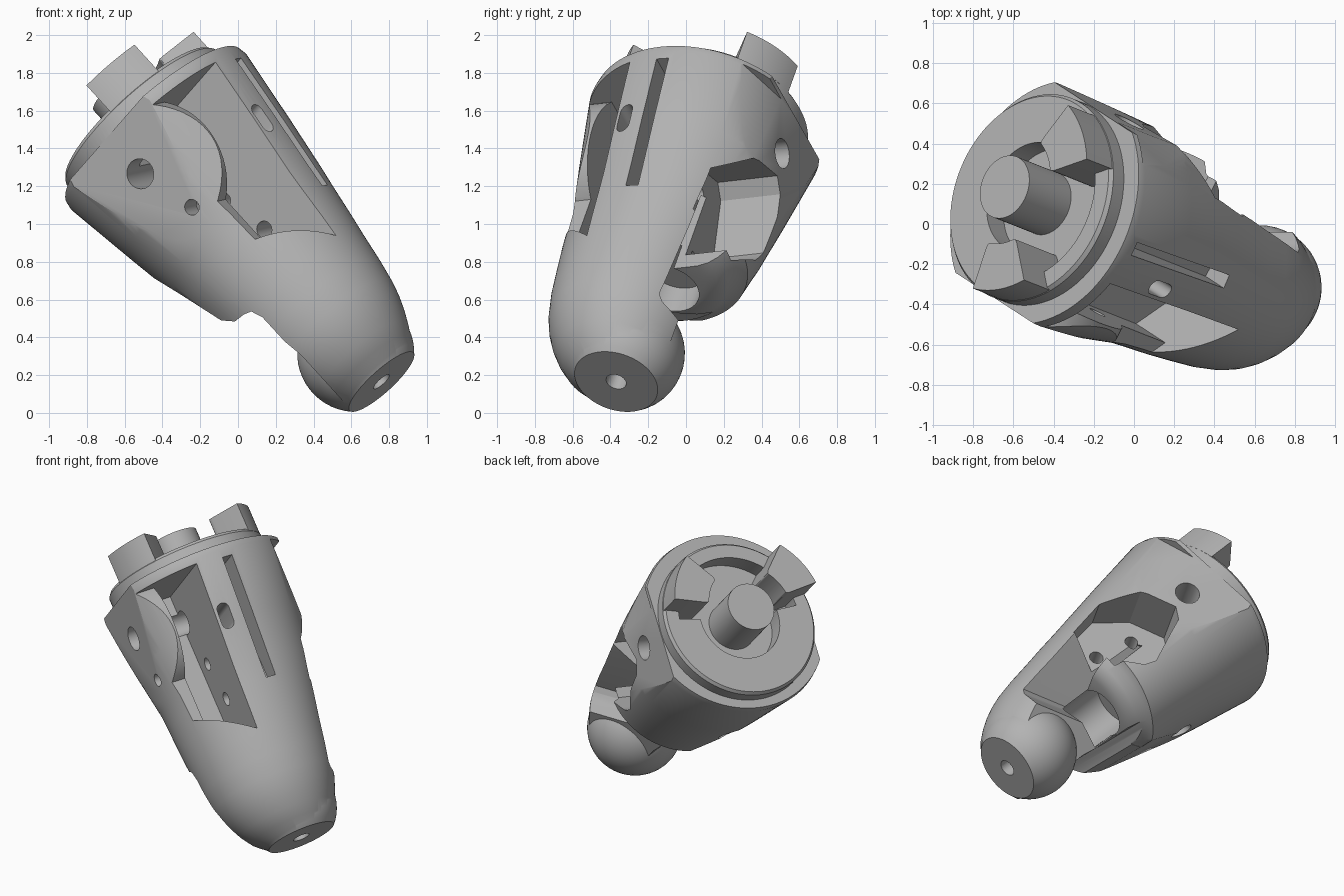
import bpy, bmesh, math
from mathutils import Vector, Matrix

cube = bpy.data.objects.get("Cube")
if cube:
    bpy.data.objects.remove(cube, do_unlink=True)

# One flat grey for the whole casting
grey = bpy.data.materials.new("machined_grey")
grey.use_nodes = True
grey.diffuse_color = (0.45, 0.45, 0.45, 1)
grey.node_tree.nodes["Principled BSDF"].inputs["Base Color"].default_value = (0.45, 0.45, 0.45, 1)

# Tilted frame of the part: the axis runs from the foot to the claws
AX, AY, AZ = Vector((.606, -.393, .692)), Vector((.459, .883, .1)), Vector((-.65, .257, .715))
FRAME = Matrix((AX, AY, AZ)).transposed().to_4x4()
FRAME.translation = (.76, -.37, .165)
X, Y, Z = Vector((1, 0, 0)), Vector((0, 1, 0)), Vector((0, 0, 1))


def finish(bm, name):
    bmesh.ops.remove_doubles(bm, verts=bm.verts, dist=1e-5)
    bmesh.ops.recalc_face_normals(bm, faces=bm.faces)
    mesh = bpy.data.meshes.new(name)
    bm.to_mesh(mesh)
    bm.free()
    mesh.materials.append(grey)
    ob = bpy.data.objects.new(name, mesh)
    bpy.context.collection.objects.link(ob)
    return ob


def prism(name, outline, e1, e2, e3, start, end):
    """Extrude a flat outline, given along e1 and e2, from start to end along e3."""
    bm = bmesh.new()
    face = bm.faces.new([bm.verts.new(e1 * a + e2 * b + e3 * start) for a, b in outline])
    ext = bmesh.ops.extrude_face_region(bm, geom=[face])
    moved = [v for v in ext["geom"] if isinstance(v, bmesh.types.BMVert)]
    bmesh.ops.translate(bm, verts=moved, vec=e3 * (end - start))
    return finish(bm, name)


def disc(cx, cy, r, n=40):
    return [(cx + r * math.cos(2 * math.pi * i / n), cy + r * math.sin(2 * math.pi * i / n)) for i in range(n)]


def rect(a0, a1, b0, b1):
    return [(a0, b0), (a1, b0), (a1, b1), (a0, b1)]


def pill(cx, cy, r, half):
    top = [(cx + r * math.cos(i * math.pi / 12), cy + half + r * math.sin(i * math.pi / 12)) for i in range(13)]
    return top + [(2 * cx - a, 2 * cy - b) for a, b in top]


def sector(r0, r1, a0, a1, n=14):
    angles = [math.radians(a0 + (a1 - a0) * i / n) for i in range(n + 1)]
    return [(r1 * math.cos(a), r1 * math.sin(a)) for a in angles] + \
           [(r0 * math.cos(a), r0 * math.sin(a)) for a in reversed(angles)]


def lathe(name, profile, steps=112):
    bm = bmesh.new()
    vs = [bm.verts.new((r, 0, z)) for r, z in profile]
    es = [bm.edges.new(p) for p in zip(vs, vs[1:])]
    bmesh.ops.spin(bm, geom=vs + es, cent=(0, 0, 0), axis=Z, angle=2 * math.pi, steps=steps)
    return finish(bm, name)


def combine(target, tool, operation="DIFFERENCE"):
    mod = target.modifiers.new("join", "BOOLEAN")
    mod.operation, mod.solver, mod.object = operation, "EXACT", tool
    bpy.context.view_layer.update()
    bpy.context.view_layer.objects.active = target
    bpy.ops.object.modifier_apply(modifier=mod.name)
    bpy.data.objects.remove(tool, do_unlink=True)


def cut(target, *args):
    combine(target, prism("cutter", *args))


# Tapered body, bulging to one side low down and flatter underneath
body = lathe("body", [(0, .003), (.224, .003), (.285, .07), (.33, .14), (.367, .21), (.396, .28), (.42, .36),
                      (.445, .49), (.467, .65), (.49, .81), (.51, .97), (.528, 1.1), (.575, 1.4),
                      (.637, 1.83), (.63, 1.87), (0, 1.87)])
for v in body.data.vertices:
    if v.co.z > .01:
        if v.co.x < 0:
            v.co.x *= .935
        v.co.y -= .05 * math.sin(math.pi * min(1, v.co.z / 1.1) ** .6)

# Flats on both sides and a shallow relief beside the back one
for side in (1, -1):
    cut(body, rect(-1, 1, .9, 2), X, Z, Y * side, .537, 1)
cut(body, rect(-.9, .9, 1.1, 1.84), Vector((.94, -.35, 0)), Z, Vector((.35, .94, 0)), .565, .9)

# Open side pocket, its wall rounded around the pivot lug
pocket = prism("pocket", [(-.17, .67), (-.17, 1.8), (-.8, 1.8), (-.8, 1.17)], Y, Z, X, -.02, .9)
combine(pocket, prism("lug", disc(0, 1.55, .42, 64), X, Z, Y, -.9, -.4))
combine(pocket, prism("lug_base", rect(-.3, .22, .5, 1.4), X, Z, Y, -.9, -.4))
combine(body, pocket)

# Window on the opposite side
cut(body, [(.37, 1.17), (.22, 1.37), (-.01, 1.46), (-.09, 1.4), (-.2, 1.08), (-.17, 1),
           (-.03, .87), (.34, .9)], X, Z, Y, .18, .9)

# Scooped neck between the foot and the body, leaving a rounded lower lobe
q1, d1 = Vector((-.604, .797, 0)), Vector((.606, .459, -.65))
q2, d2 = Vector((-.914, -.407, 0)), Vector((-.393, .883, .257))
lobe = lathe("lower_lobe", [(0, .78), (.28, .78), (.34, .795), (.39, .83), (.43, .88), (.7, 1), (.7, 3), (0, 3)])
cut(lobe, rect(.04, 2, -2, 2), X, Y, Z, 0, 4)
neck = prism("neck", [(.2, -.9), (.2, .55), (.14, .597), (.085, .635), (.057, .68), (.064, .78),
                      (.085, 1.2), (.09, 1.42), (.9, 1.42), (.9, -.9)], q1, Z, d1, -.9, .95)
combine(neck, lobe)
combine(body, neck)
cut(body, [(.22, -.5), (.22, .4), (.236, .52), (.237, .7), (.26, .765), (.3, .78), (.36, .785), (.41, .84),
           (.475, 1.09), (.545, 1.34), (.9, 1.34), (.9, -.5)], q2, Z, d2, -.9, .9)
cut(body, disc(-.1, .04, .17), X, Y, Z, .55, .95)

# Ball foot cut flat at its end
low = math.asin(.21 / .31)
arc = [low - (low + math.pi / 2) * i / 20 for i in range(21)]
foot = lathe("ball_foot", [(0, 0)] + [(.31 * math.cos(a), .21 - .31 * math.sin(a)) for a in arc])
combine(body, foot, "UNION")

# Through holes, pivot hole, slots and foot bore
for cx, cz, r, start in ((.015, 1.6, .08, -.9), (.105, 1.265, .042, -.9), (.166, .99, .045, -.3)):
    cut(body, disc(cx, cz, r), X, Z, Y, start, .9)
cut(body, rect(.005, .075, .96, 1.78), Y, Z, X, .36, .9)
cut(body, pill(-.11, 1.42, .04, .045), Y, Z, X, .3, .9)
cut(body, disc(-.1, 1.2, .07), Y, Z, X, -.8, -.3)
cut(body, disc(0, 0, .055), X, Y, Z, -.1, .3)

# Coupling collar with a recess around the boss
collar = lathe("collar", [(0, 1.85), (.533, 1.85), (.533, 1.95), (.518, 1.97), (0, 1.97)])
combine(body, collar, "UNION")
cut(body, sector(.0001, .43, -84, 84, 40), X, Y, Z, 1.84, 2.1)
cut(body, disc(0, 0, .28, 64), X, Y, Z, 1.84, 2.1)

# Two drive claws and the centre boss
for side, label in ((1, "back"), (-1, "front")):
    claw = prism(label + "_claw", sector(.29, .53, 40, 77), X, Y * side, Z, 1.83, 2.15)
    bm = bmesh.new()
    bm.from_mesh(claw.data)
    ends = [e for e in bm.edges if all(v.co.xy.length < .32 for v in e.verts)
            and abs(e.verts[0].co.z - e.verts[1].co.z) > .1 and e.calc_face_angle(0) > 1]
    bmesh.ops.bevel(bm, geom=ends, offset=.03, segments=3, affect="EDGES", profile=.5)
    bm.to_mesh(claw.data)
    bm.free()
lathe("centre_boss", [(0, 1.82), (.162, 1.82), (.162, 2.16), (0, 2.16)], 64)

# Place every part in the tilted frame and shade
bpy.context.view_layer.update()
bpy.ops.object.select_all(action="DESELECT")
for name in ("body", "back_claw", "front_claw", "centre_boss"):
    ob = bpy.data.objects[name]
    ob.matrix_world = FRAME
    ob.select_set(True)
    bpy.context.view_layer.objects.active = ob
bpy.ops.object.shade_smooth_by_angle(angle=math.radians(28))
